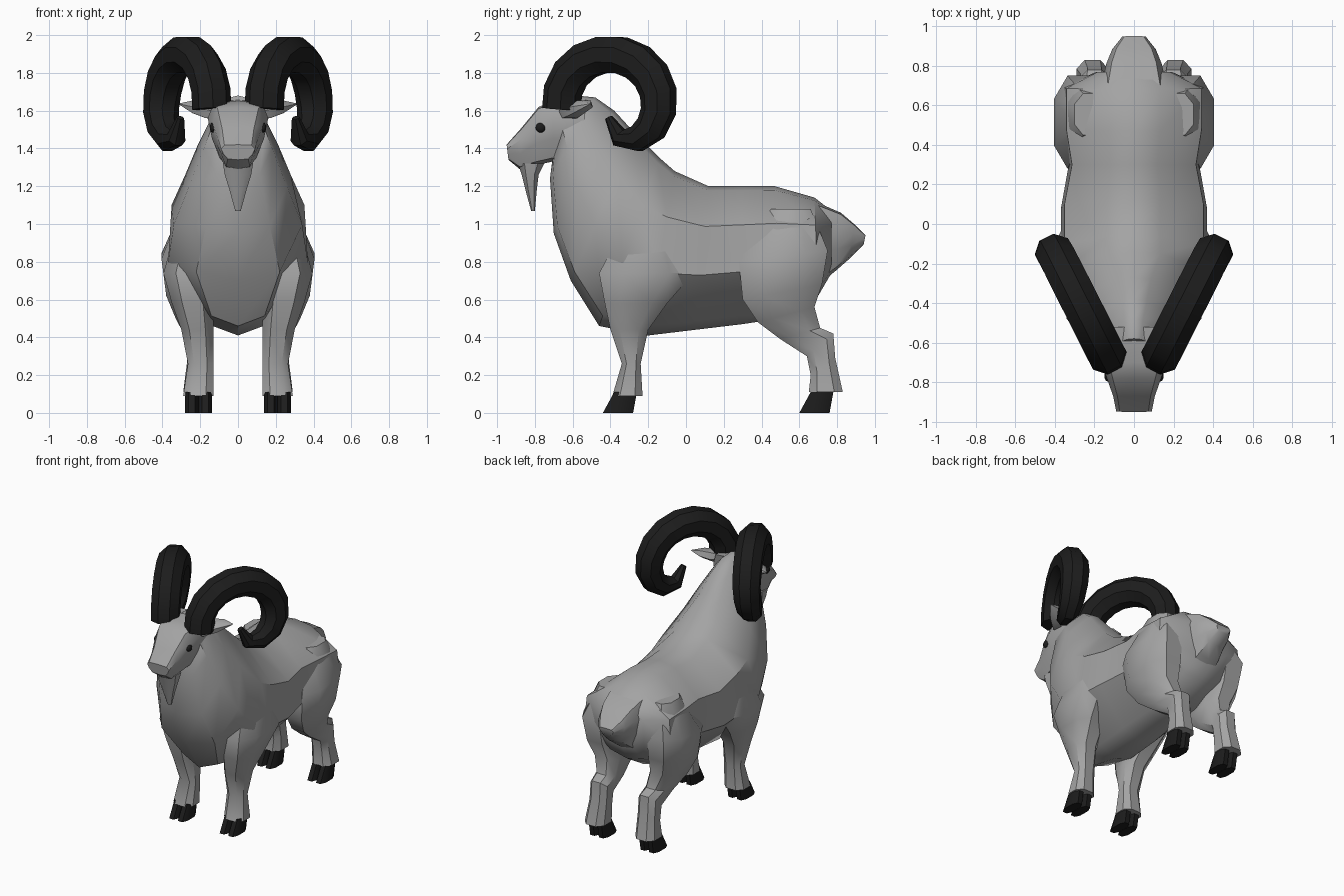
import bpy, bmesh, math
from mathutils import Vector

if "Cube" in bpy.data.objects:
    bpy.data.objects.remove(bpy.data.objects["Cube"], do_unlink=True)


def material(name, value):
    mat = bpy.data.materials.new(name)
    mat.use_nodes = True
    color = (value, value, value, 1)
    mat.diffuse_color = color
    mat.node_tree.nodes["Principled BSDF"].inputs["Base Color"].default_value = color
    return mat


coat = material("grey coat", .37)
black = material("black horn", .012)


def finish(name, mesh_data, mat, mirror):
    """Turn bmesh data into a shaded object, mirrored if the part is paired."""
    bmesh.ops.recalc_face_normals(mesh_data, faces=mesh_data.faces)
    mesh = bpy.data.meshes.new(name)
    mesh_data.to_mesh(mesh)
    mesh_data.free()
    part = bpy.data.objects.new(name, mesh)
    bpy.context.collection.objects.link(part)
    mesh.materials.append(mat)
    if mirror:
        modifier = part.modifiers.new("mirror", "MIRROR")
        modifier.use_mirror_merge = False
    bpy.ops.object.select_all(action="DESELECT")
    part.select_set(True)
    bpy.context.view_layer.objects.active = part
    bpy.ops.object.shade_smooth_by_angle(angle=math.radians(40))


def loft(name, rings, mat, mirror=False):
    """Skin a row of equal point rings and cap both ends."""
    skin = bmesh.new()
    rows = [[skin.verts.new(point) for point in ring] for ring in rings]
    count = len(rows[0])
    for lower, upper in zip(rows, rows[1:]):
        for i in range(count):
            j = (i + 1) % count
            skin.faces.new((lower[i], lower[j], upper[j], upper[i]))
    skin.faces.new(rows[0])
    skin.faces.new(rows[-1])
    finish(name, skin, mat, mirror)


# Relative widths of a section, from its lower point to its upper point
barrel = (.38, 1, .95, .36)
chest = (.65, 1, .82, .25)
skull = (.6, .86, 1, .8)


def rib(shape, y_low, z_low, y_top, z_top, width):
    """Symmetric section between a lower and an upper point."""
    low, top = Vector((0, y_low, z_low)), Vector((0, y_top, z_top))
    left = [low.lerp(top, step) + Vector((width * part, 0, 0))
            for step, part in zip((.06, .38, .72, .97), shape)]
    right = [Vector((-point.x, point.y, point.z)) for point in reversed(left)]
    return [low] + left + [top] + right


def slab(y_front, z_front, y_back, z_back, outer, inner=.13):
    """Chamfered box section between a front and a back point."""
    front, back = Vector((0, y_front, z_front)), Vector((0, y_back, z_back))
    near, far = .25, .75
    corners = ((near, 0), (far, 0), (1, near), (1, far),
               (far, 1), (near, 1), (0, far), (0, near))
    return [front.lerp(back, v) + Vector((inner + (outer - inner) * u, 0, 0))
            for u, v in corners]


def oval(centre, side, up, count):
    """Regular ring spanned by two half-axes."""
    turns = [math.tau * (k + .5) / count for k in range(count)]
    return [centre + side * math.cos(turn) + up * math.sin(turn) for turn in turns]


# Torso, chest and neck in one skin
loft("body", [
    rib(barrel, .77, .74, .77, 1.07, .19),
    rib(barrel, .7, .62, .68, 1.14, .36),
    rib(barrel, .5, .5, .47, 1.2, .36),
    rib(barrel, .3, .47, .3, 1.2, .33),
    rib(barrel, .05, .44, .12, 1.2, .37),
    rib(barrel, -.2, .41, -.06, 1.28, .37),
    rib(barrel, -.46, .46, -.14, 1.35, .37),
    rib(chest, -.61, .7, -.27, 1.48, .34),
    rib(chest, -.7, .95, -.38, 1.6, .26),
    rib(chest, -.72, 1.24, -.48, 1.67, .18),
    rib(chest, -.7, 1.4, -.58, 1.68, .14),
], coat)

# Head and muzzle
loft("head", [
    rib(skull, -.58, 1.32, -.52, 1.66, .15),
    rib(skull, -.71, 1.33, -.7, 1.65, .16),
    rib(skull, -.8, 1.31, -.78, 1.62, .135),
    rib(skull, -.88, 1.29, -.87, 1.51, .105),
    rib(skull, -.94, 1.34, -.95, 1.42, .09),
], coat)

# Beard
loft("beard", [slab(front, z, back, z, width, -width) for front, back, z, width in (
    (-.89, -.75, 1.32, .08),
    (-.87, -.78, 1.26, .07),
    (-.85, -.79, 1.18, .045),
    (-.82, -.8, 1.07, .015),
)], coat)

# Tail
loft("tail", [
    rib(skull, .68, .66, .68, 1.12, .17),
    rib(skull, .79, .75, .82, 1.06, .14),
    rib(skull, .87, .82, .89, 1, .11),
    rib(skull, .94, .89, .95, .94, .06),
], coat)

# Legs, their upper ends sunk into the body
loft("front_legs", [slab(front, z, back, z, outer) for front, back, z, outer in (
    (-.3, -.1, 1.04, .31),
    (-.46, .04, .74, .395),
    (-.43, -.1, .58, .35),
    (-.4, -.2, .44, .3),
    (-.34, -.24, .26, .265),
    (-.39, -.23, .09, .29),
)], coat, True)
loft("hind_legs", [
    slab(.45, 1.08, .66, 1.08, .3),
    slab(.28, .8, .75, .86, .405),
    slab(.3, .6, .72, .68, .38),
    slab(.38, .48, .68, .56, .33),
    slab(.5, .39, .71, .45, .28),
    slab(.64, .3, .78, .42, .27),
    slab(.66, .2, .79, .29, .27),
    slab(.65, .11, .83, .11, .29),
], coat, True)

# Cloven hooves, two toes each
for pair, toe_tip in (("front", -.44), ("hind", .6)):
    for toe, inner in (("inner", .138), ("outer", .21)):
        outer = inner + .07
        sole = slab(toe_tip, 0, toe_tip + .16, 0, outer, inner)
        top = slab(toe_tip + .06, .11, toe_tip + .18, .11, outer, inner)
        loft(f"{pair}_{toe}_hooves", [sole, top], black, True)

# Ears: flattened leaves swept outward and back
ear_root, ear_tip = Vector((.1, -.63, 1.59)), Vector((.31, -.51, 1.635))
ear_sizes = (.7, 1, .75, .08)
loft("ears", [oval(ear_root.lerp(ear_tip, i / 3), Vector((0, .08, .025)) * size,
                   Vector((0, -.015, .045)) * size, 6)
              for i, size in enumerate(ear_sizes)], coat, True)

# Horns: a tapering curl in a splayed upright plane
along = Vector((.45, .89, 0)).normalized()
across = Vector((along.y, -along.x, 0))
steps = 13
centres = []
for i in range(steps + 1):
    t = i / steps
    turn = math.radians(187 - 284 * t)
    reach = .26 * (1 - .7 * t ** 12)
    y = -.4 + reach * math.cos(turn)
    spread = .27 + (y + .4) * along.x / along.y + max(0, t - .6) * .1
    centres.append(Vector((spread, y, 1.64 + reach * math.sin(turn))))
horn_rings = []
for i, centre in enumerate(centres):
    tangent = centres[min(i + 1, steps)] - centres[max(i - 1, 0)]
    up = across.cross(tangent).normalized()
    size = .104 * (1 - .8 * (i / steps) ** 6)
    horn_rings.append(oval(centre, across * size, up * size, 8))
loft("horns", horn_rings, black, True)

# Eyes: flattened balls
eye = bmesh.new()
bmesh.ops.create_icosphere(eye, subdivisions=2, radius=.027)
for vert in eye.verts:
    vert.co.x *= .6
    vert.co += Vector((.134, -.77, 1.51))
finish("eyes", eye, black, True)
